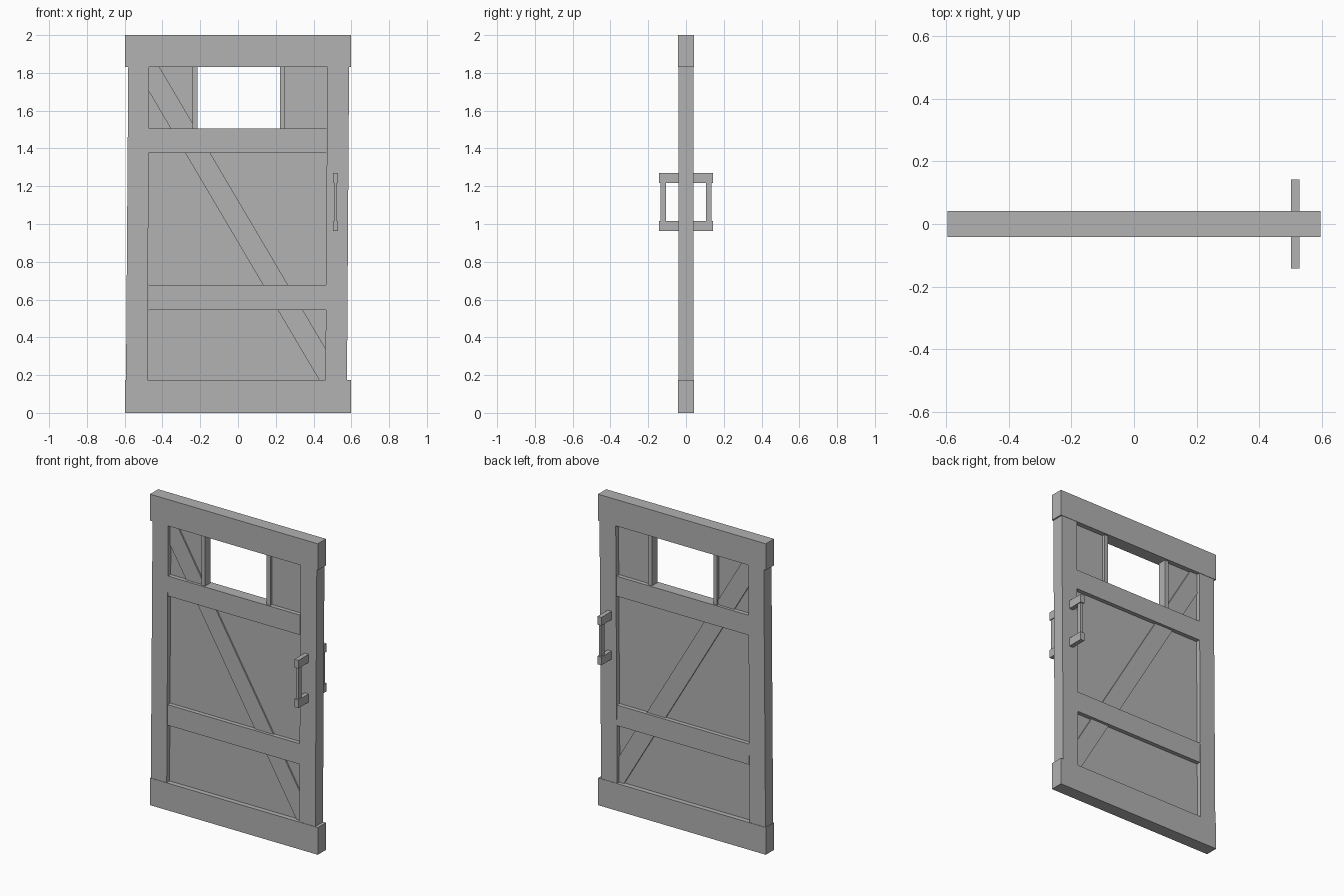
import bpy
import bmesh

cube = bpy.data.objects.get("Cube")
if cube:
    bpy.data.objects.remove(cube, do_unlink=True)

grey = bpy.data.materials.new("plain grey")
grey.use_nodes = True
colour = (0.445, 0.445, 0.445, 1)
grey.diffuse_color = colour
grey.node_tree.nodes["Principled BSDF"].inputs["Base Color"].default_value = colour


def board(name, outline, y0, y1):
    """Extrude an x-z outline from y0 to y1."""
    bm = bmesh.new()
    face = bm.faces.new([bm.verts.new((x, y0, z)) for x, z in outline])
    extruded = bmesh.ops.extrude_face_region(bm, geom=[face])["geom"]
    verts = [v for v in extruded if isinstance(v, bmesh.types.BMVert)]
    bmesh.ops.translate(bm, verts=verts, vec=(0, y1 - y0, 0))
    bmesh.ops.recalc_face_normals(bm, faces=bm.faces)
    mesh = bpy.data.meshes.new(name)
    bm.to_mesh(mesh)
    bm.free()
    mesh.materials.append(grey)
    obj = bpy.data.objects.new(name, mesh)
    bpy.context.collection.objects.link(obj)
    return obj


def box(name, x0, x1, y0, y1, z0, z1):
    return board(name, [(x0, z0), (x1, z0), (x1, z1), (x0, z1)], y0, y1)


BOTTOM, TOP = 0.175, 1.83
SILL = 1.505

# Top and bottom rails, thicker than the rest of the frame
box("top_rail", -0.597, 0.597, -0.0415, 0.0415, TOP, 2)
box("bottom_rail", -0.597, 0.597, -0.0415, 0.0415, 0, BOTTOM)

# Slightly leaning stiles
for name, low, high in (("right_stile", (-0.593, -0.48), (-0.581, -0.47)),
                        ("left_stile", (0.577, 0.463), (0.588, 0.473))):
    board(name, [(low[0], BOTTOM), (low[1], BOTTOM), (high[1], TOP), (high[0], TOP)],
          -0.039, 0.039)

# Middle rails
for name, z0, z1 in (("lower_middle_rail", 0.545, 0.677), ("upper_middle_rail", 1.377, SILL)):
    box(name, -0.475, 0.468, -0.037, 0.037, z0, z1)

# Thin infill panels, leaving the window open
PANEL = 0.01
box("lower_panel", -0.485, 0.475, -PANEL, PANEL, BOTTOM, 0.545)
box("main_panel", -0.48, 0.475, -PANEL, PANEL, 0.677, 1.377)
box("right_window_panel", -0.48, -0.24, -PANEL, PANEL, SILL, TOP)
box("left_window_panel", 0.25, 0.48, -PANEL, PANEL, SILL, TOP)

# Window posts
box("right_window_post", -0.241, -0.215, -0.027, 0.027, SILL, TOP)
box("left_window_post", 0.223, 0.25, -0.027, 0.027, SILL, TOP)


# Diagonal brace, clipped by the frame
def brace_x(z):
    return -0.28 + (1.377 - z) * 0.59


WIDTH = 0.132
SIDE_LOW, SIDE_HIGH = 0.465, -0.472
z_low = 1.377 - (SIDE_LOW - WIDTH + 0.28) / 0.59
z_high = 1.377 - (SIDE_HIGH + 0.28) / 0.59
board("diagonal_brace",
      [(brace_x(BOTTOM), BOTTOM), (SIDE_LOW, BOTTOM), (SIDE_LOW, z_low),
       (brace_x(TOP) + WIDTH, TOP), (SIDE_HIGH, TOP), (SIDE_HIGH, z_high)],
      -0.019, 0.019)

# Pull handles on both faces
for side, s in (("front", -1), ("back", 1)):
    for end, z0 in (("lower", 0.963), ("upper", 1.218)):
        box(f"{side}_handle_{end}_arm", 0.502, 0.53, *sorted((s * 0.037, s * 0.143)),
            z0, z0 + 0.053)
    box(f"{side}_handle_grip", 0.508, 0.524, *sorted((s * 0.105, s * 0.136)), 1.016, 1.218)
